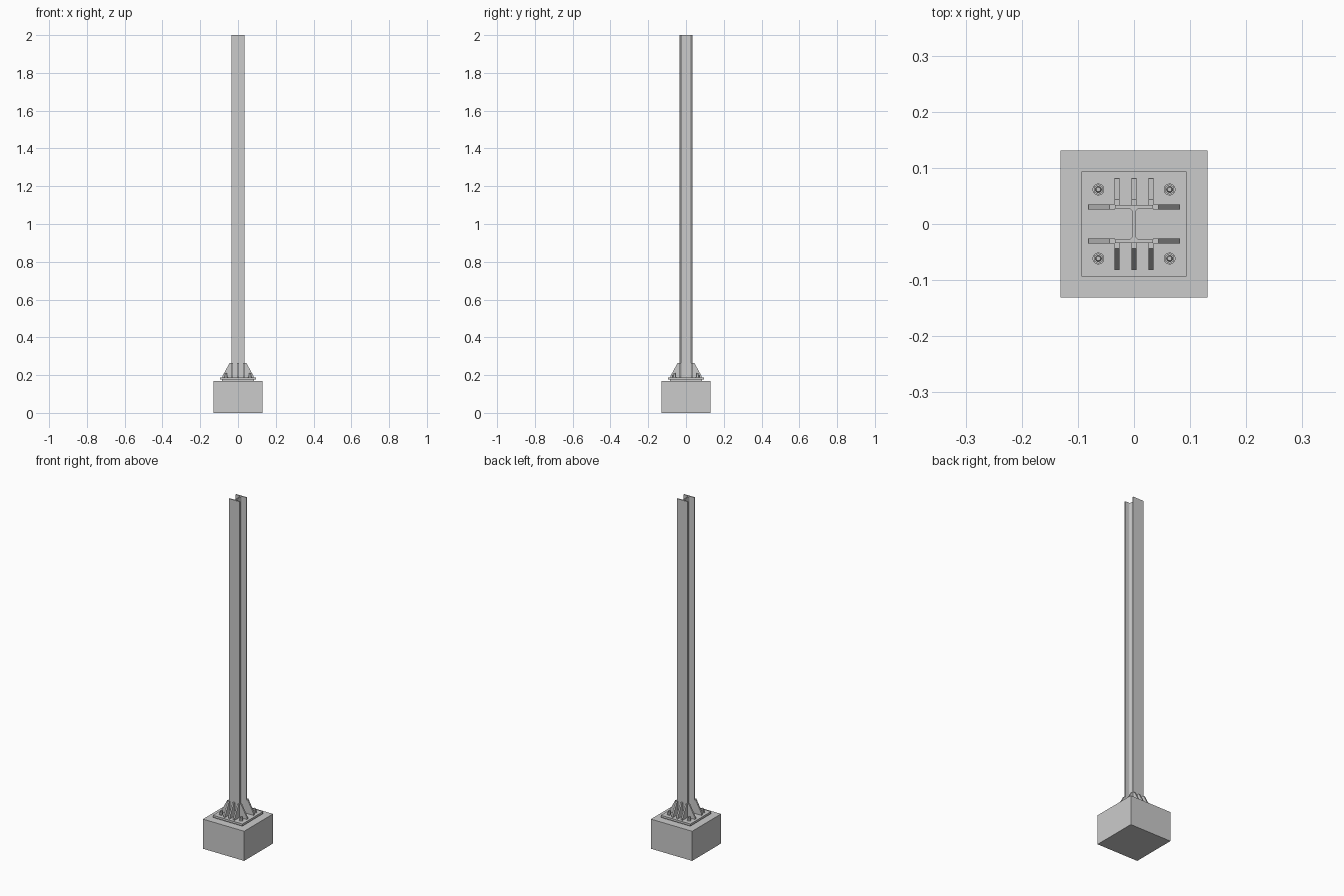
import bpy, bmesh, math
from mathutils import Matrix, Vector

if "Cube" in bpy.data.objects:
    bpy.data.objects.remove(bpy.data.objects["Cube"])


def make_object(name, bm, smooth=False):
    bmesh.ops.recalc_face_normals(bm, faces=bm.faces)
    mesh = bpy.data.meshes.new(name)
    bm.to_mesh(mesh)
    bm.free()
    obj = bpy.data.objects.new(name, mesh)
    bpy.context.collection.objects.link(obj)
    if smooth:
        bpy.context.view_layer.objects.active = obj
        obj.select_set(True)
        bpy.ops.object.shade_smooth_by_angle(angle=math.radians(35))
        obj.select_set(False)
    return obj


def extrude_profile(bm, points, direction):
    face = bm.faces.new([bm.verts.new(p) for p in points])
    out = bmesh.ops.extrude_face_region(bm, geom=[face])
    verts = [g for g in out["geom"] if isinstance(g, bmesh.types.BMVert)]
    bmesh.ops.translate(bm, verts=verts, vec=direction)


def tapered_slab(name, half_bottom, half_top, z0, z1):
    bm = bmesh.new()
    bmesh.ops.create_cone(bm, cap_ends=True, segments=4,
                          radius1=half_bottom * math.sqrt(2),
                          radius2=half_top * math.sqrt(2), depth=z1 - z0,
                          matrix=Matrix.Translation((0, 0, (z0 + z1) / 2))
                          @ Matrix.Rotation(math.pi / 4, 4, 'Z'))
    return make_object(name, bm)


def cone(bm, sides, r0, r1, x, y, z0, z1):
    bmesh.ops.create_cone(bm, cap_ends=True, segments=sides, radius1=r0, radius2=r1,
                          depth=z1 - z0,
                          matrix=Matrix.Translation((x, y, (z0 + z1) / 2)))


PLATE_TOP = 0.188

# Footing, grout bed and base plate
tapered_slab("concrete_footing", 0.131, 0.131, 0, 0.17)
tapered_slab("grout_bed", 0.085, 0.085, 0.17, 0.176)
tapered_slab("base_plate", 0.094, 0.094, 0.176, PLATE_TOP)

# H-section column with rounded inner corners
W, D, FLANGE, WEB, R = 0.034, 0.034, 0.0065, 0.0035, 0.006
inner = D - FLANGE
quarter = [(W, D), (W, inner)]
for i in range(7):
    a = math.pi / 2 + i * math.pi / 12
    quarter.append((WEB + R + R * math.cos(a), inner - R + R * math.sin(a)))
right = quarter + [(x, -y) for x, y in reversed(quarter)]
outline = right + [(-x, y) for x, y in reversed(right)]
bm = bmesh.new()
extrude_profile(bm, [(x, y, PLATE_TOP) for x, y in outline], Vector((0, 0, 2 - PLATE_TOP)))
make_object("steel_column", bm, smooth=True)

# Stiffener plates: profile of reach outwards and height
T = 0.009
stiffener = [(W, PLATE_TOP), (0.081, PLATE_TOP), (0.081, PLATE_TOP + 0.009),
             (0.044, 0.265), (W, 0.265)]
bm = bmesh.new()
for side in (-1, 1):
    for x in (-0.0305, 0, 0.0305):
        extrude_profile(bm, [(x - T / 2, side * r, z) for r, z in stiffener], Vector((T, 0, 0)))
    for y in (-0.0305, 0.0305):
        extrude_profile(bm, [(side * r, y - T / 2, z) for r, z in stiffener], Vector((0, T, 0)))
make_object("stiffeners", bm)

# Anchor bolts with washer, hex nut and chamfered rod end
for i, (sx, sy) in enumerate([(-1, -1), (1, -1), (1, 1), (-1, 1)]):
    x, y = sx * 0.0635, sy * 0.0615
    bm = bmesh.new()
    cone(bm, 32, 0.0105, 0.0105, x, y, PLATE_TOP, 0.191)
    cone(bm, 6, 0.0092, 0.0092, x, y, 0.191, 0.2)
    cone(bm, 24, 0.0055, 0.0055, x, y, 0.17, 0.209)
    cone(bm, 24, 0.0055, 0.0038, x, y, 0.209, 0.212)
    make_object(f"anchor_bolt_{i + 1}", bm, smooth=True)
